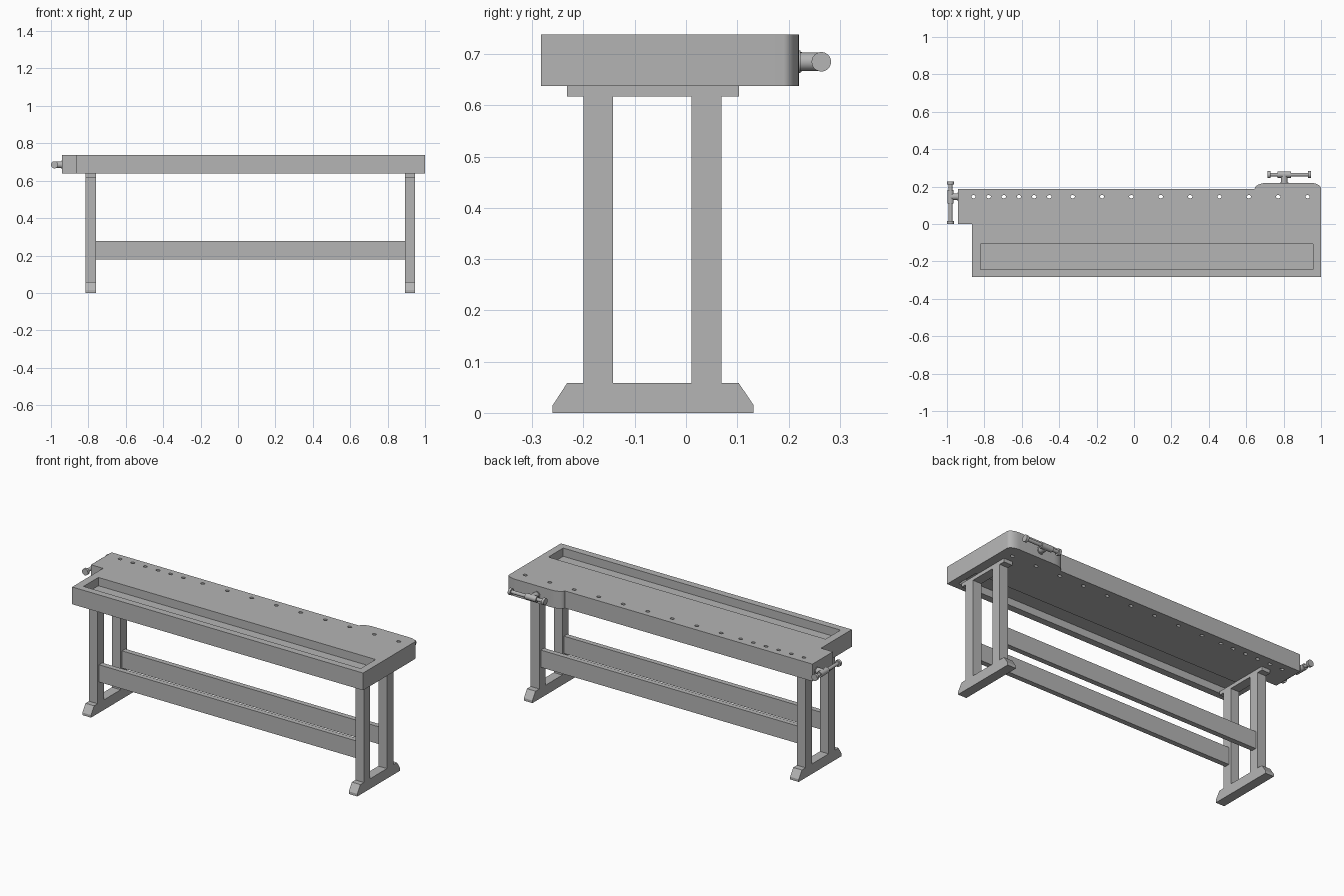
import bpy, bmesh, math
from mathutils import Vector

cube = bpy.data.objects.get("Cube")
if cube:
    bpy.data.objects.remove(cube, do_unlink=True)

# One plain colour for the whole bench
grey = bpy.data.materials.new("plain grey")
grey.use_nodes = True
grey.diffuse_color = (0.46, 0.46, 0.46, 1)
grey.node_tree.nodes["Principled BSDF"].inputs["Base Color"].default_value = grey.diffuse_color


def finish(name, bm, smooth=False):
    bmesh.ops.recalc_face_normals(bm, faces=bm.faces)
    mesh = bpy.data.meshes.new(name)
    bm.to_mesh(mesh)
    bm.free()
    mesh.materials.append(grey)
    obj = bpy.data.objects.new(name, mesh)
    bpy.context.collection.objects.link(obj)
    if smooth:
        bpy.ops.object.select_all(action='DESELECT')
        obj.select_set(True)
        bpy.context.view_layer.objects.active = obj
        bpy.ops.object.shade_smooth_by_angle(angle=math.radians(35))
    return obj


def prism(name, points, depth, smooth=False):
    """Extrude a flat outline along a vector."""
    bm = bmesh.new()
    face = bm.faces.new([bm.verts.new(p) for p in points])
    ext = bmesh.ops.extrude_face_region(bm, geom=[face])
    moved = [v for v in ext["geom"] if isinstance(v, bmesh.types.BMVert)]
    bmesh.ops.translate(bm, verts=moved, vec=depth)
    return finish(name, bm, smooth)


def box(name, x, y, z):
    pts = [(x[0], y[0], z[0]), (x[1], y[0], z[0]), (x[1], y[1], z[0]), (x[0], y[1], z[0])]
    return prism(name, pts, (0, 0, z[1] - z[0]))


def rod(name, start, axis, profile, sides=24):
    """Lathe (distance, radius) steps around an axis."""
    axis = Vector(axis)
    side = axis.orthogonal().normalized()
    bm = bmesh.new()
    verts = [bm.verts.new(Vector(start) + axis * d + side * r) for d, r in profile]
    edges = [bm.edges.new(pair) for pair in zip(verts, verts[1:])]
    bmesh.ops.spin(bm, geom=verts + edges, cent=start, axis=axis,
                   angle=math.tau, steps=sides, use_duplicate=False)
    bmesh.ops.remove_doubles(bm, verts=bm.verts, dist=0.0001)
    return finish(name, bm, True)


def cut(target, cutter):
    cutter.hide_render = True
    mod = target.modifiers.new("cut", 'BOOLEAN')
    mod.operation = 'DIFFERENCE'
    mod.solver = 'EXACT'
    mod.object = cutter
    bpy.context.view_layer.objects.active = target
    bpy.ops.object.modifier_apply(modifier=mod.name)
    bpy.data.objects.remove(cutter, do_unlink=True)


# Bench top with the rounded vise jaw on the back edge
LOW, HIGH = 0.638, 0.738
outline = [(-0.865, -0.283), (1, -0.283), (1, 0.19)]
for i in range(1, 9):
    a = math.pi / 2 * i / 8
    outline.append((0.94 + 0.06 * math.cos(a), 0.19 + 0.03 * math.sin(a)))
for i in range(9):
    a = math.pi / 2 * (1 + i / 8)
    outline.append((0.715 + 0.07 * math.cos(a), 0.188 + 0.032 * math.sin(a)))
outline += [(-0.942, 0.188), (-0.942, 0), (-0.865, 0)]
top = prism("bench_top", [(x, y, LOW) for x, y in outline], (0, 0, HIGH - LOW), True)

# Tool tray sunk from above, with a matching hollow below its floor
tray_x, tray_y = (-0.82, 0.957), (-0.243, -0.107)
cut(top, box("tray_cutter", tray_x, tray_y, (0.69, 0.8)))
cut(top, box("hollow_cutter", tray_x, tray_y, (0.6, 0.68)))

# Row of dog holes: close pitch at the end vise, wide pitch beyond
hole_x = [-0.858 + 0.081 * i for i in range(6)] + [-0.328 + 0.157 * i for i in range(9)]
for x in hole_x:
    ring = [math.tau * (i + 0.5) / 12 for i in range(12)]
    pts = [(x + 0.012 * math.cos(a), 0.146 + 0.009 * math.sin(a), 0.6) for a in ring]
    cut(top, prism("hole_cutter", pts, (0, 0, 0.2)))

# Two end frames: foot, two posts and a cap bar
foot = [(-0.26, 0), (0.132, 0), (0.132, 0.015), (0.103, 0.058),
        (-0.232, 0.058), (-0.26, 0.015)]
for side, x0, x1 in (("right", -0.815, -0.76), ("left", 0.892, 0.947)):
    prism(side + "_foot", [(x0, y, z) for y, z in foot], (x1 - x0, 0, 0))
    box(side + "_cap_bar", (x0, x1), (-0.232, 0.103), (0.617, LOW))
    for place, y in (("front", -0.2), ("back", 0.011)):
        box(f"{side}_{place}_post", (x0, x1), (y, y + 0.058), (0.058, 0.617))

# Long rails between the frames
for place, y in (("front", -0.171), ("back", 0.04)):
    box(place + "_rail", (-0.76, 0.892), (y - 0.015, y + 0.015), (0.178, 0.278))


# Vise screws with sliding handles
def vise(name, root, out, reach, along, ends, hub):
    """Screw points outwards; the handle crosses its tip."""
    rod(name + "_screw", root, out,
        [(0, 0), (0, 0.022), (0.004, 0.022), (0.004, 0.018), (reach, 0.018), (reach, 0)])
    tip = Vector(root) + Vector(out) * reach
    a, b = ends
    profile = [(a, 0), (a, 0.019), (a + 0.015, 0.019), (a + 0.015, 0.01),
               (-hub, 0.01), (-hub, 0.017), (hub, 0.017), (hub, 0.01),
               (b - 0.015, 0.01), (b - 0.015, 0.019), (b, 0.019), (b, 0)]
    rod(name + "_handle", tip, along, profile)


vise("back_vise", (0.803, 0.219, 0.685), (0, 1, 0), 0.045, (1, 0, 0), (-0.088, 0.142), 0.036)
vise("end_vise", (-0.941, 0.146, 0.685), (-1, 0, 0), 0.04, (0, 1, 0), (-0.146, 0.08), 0.036)
